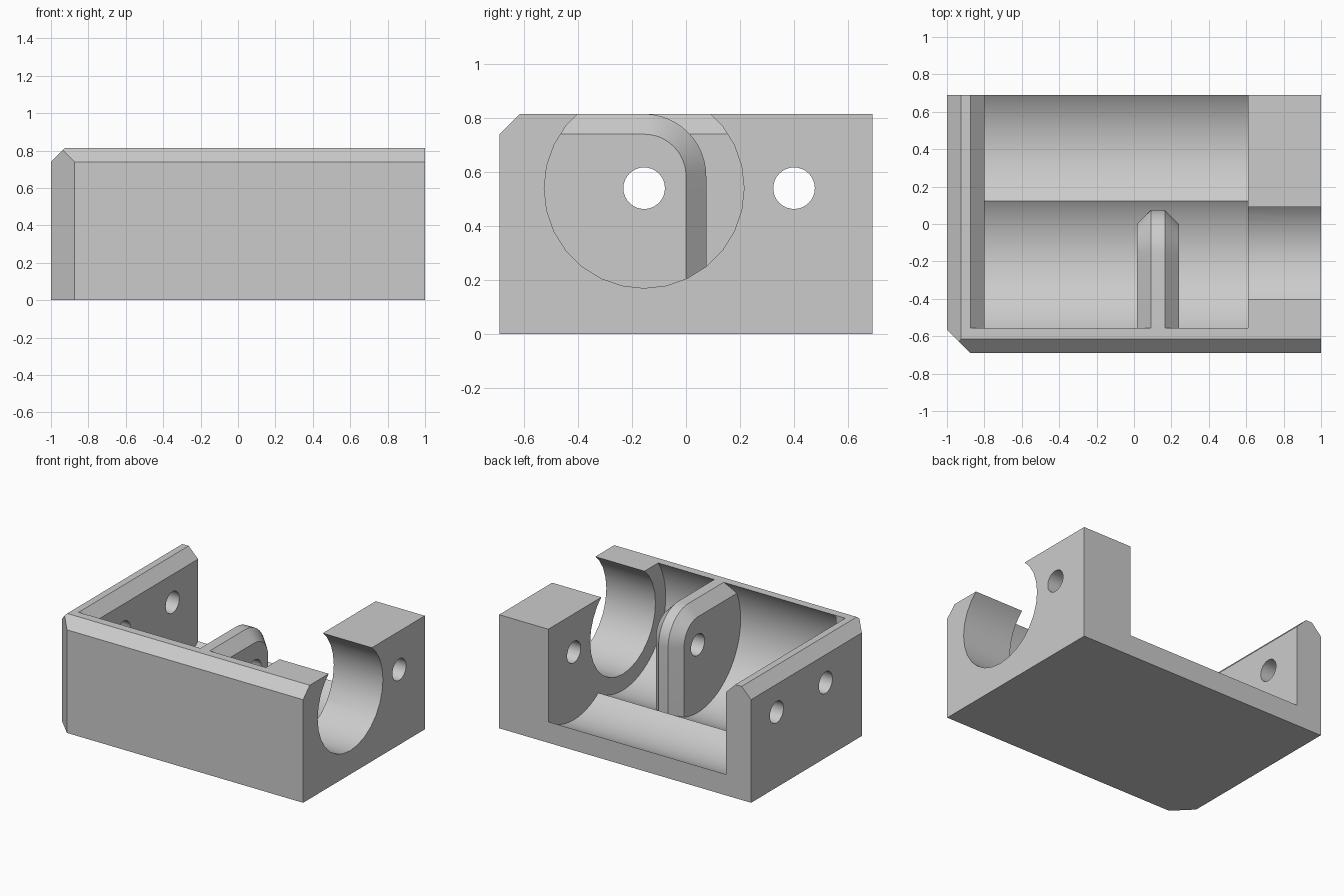
import bpy, bmesh
from math import sin, cos, pi, radians, acos, asin
from mathutils import Matrix, Vector

cube = bpy.data.objects.get("Cube")
if cube:
    bpy.data.objects.remove(cube, do_unlink=True)

grey = bpy.data.materials.new("plain grey")
grey.use_nodes = True
COLOUR = (0.6, 0.6, 0.6, 1)
grey.diffuse_color = COLOUR
grey.node_tree.nodes["Principled BSDF"].inputs["Base Color"].default_value = COLOUR

L, W, H = 1.0, 0.69, 0.815      # half length, half width, height
AXIS_Z = 0.54                   # height of every bore axis
Y1, Y2 = -0.155, 0.40           # the two bore axes
R = 0.486                       # cavity radius
CH = 0.075                      # chamfer size


def add(name, bm):
    bmesh.ops.recalc_face_normals(bm, faces=bm.faces)
    mesh = bpy.data.meshes.new(name)
    bm.to_mesh(mesh)
    bm.free()
    mesh.materials.append(grey)
    ob = bpy.data.objects.new(name, mesh)
    bpy.context.collection.objects.link(ob)
    return ob


def loft(name, sections):
    """Solid through matching rings of points."""
    bm = bmesh.new()
    rings = [[bm.verts.new(p) for p in s] for s in sections]
    for a, b in zip(rings, rings[1:]):
        for i in range(len(a)):
            j = (i + 1) % len(a)
            bm.faces.new((a[i], a[j], b[j], b[i]))
    bm.faces.new(rings[0])
    bm.faces.new(rings[-1])
    return add(name, bm)


def bore(name, x0, x1, y, r, n):
    bm = bmesh.new()
    m = Matrix.Translation(((x0 + x1) / 2, y, AXIS_Z)) @ Matrix.Rotation(pi / 2, 4, 'Y')
    bmesh.ops.create_cone(bm, cap_ends=True, segments=n, radius1=r, radius2=r,
                          depth=x1 - x0, matrix=m)
    return add(name, bm)


def cut(target, cutters):
    for c in cutters:
        mod = target.modifiers.new("cut", 'BOOLEAN')
        mod.operation, mod.solver, mod.object = 'DIFFERENCE', 'EXACT', c
        bpy.context.view_layer.objects.active = target
        bpy.ops.object.modifier_apply(modifier=mod.name)
    for c in cutters:
        bpy.data.objects.remove(c, do_unlink=True)


def smooth(ob):
    bpy.ops.object.select_all(action='DESELECT')
    ob.select_set(True)
    bpy.context.view_layer.objects.active = ob
    bpy.ops.object.shade_smooth_by_angle(angle=radians(30))


# Housing block, with its outer edges sliced off by planes
bm = bmesh.new()
bmesh.ops.create_cube(bm, size=1, matrix=Matrix.Translation((0, 0, H / 2))
                      @ Matrix.Diagonal((2 * L, 2 * W, H, 1)))
for point, normal in (((0, -W, H - CH), (0, -1, 1)),
                      ((-L, 0, H - CH), (-1, 0, 1)),
                      ((-L + 0.125, -W, 0), (-1, -1, 0))):
    geom = bm.verts[:] + bm.edges[:] + bm.faces[:]
    res = bmesh.ops.bisect_plane(bm, geom=geom, plane_co=point,
                                 plane_no=Vector(normal), clear_outer=True)
    edges = [e for e in res["geom_cut"] if isinstance(e, bmesh.types.BMEdge)]
    bmesh.ops.holes_fill(bm, edges=edges)
housing = add("housing", bm)

# Cavities, end opening, pin holes and the inner bevel of the end wall
bevel = [(-0.80, H - CH), (-0.88, H + 0.005), (-0.78, H + 0.005), (-0.78, H - CH)]
cut(housing, [
    bore("front_cavity", -0.80, 0.61, Y1, R, 64),
    bore("rear_cavity", -0.80, 0.61, Y2, R, 64),
    bore("end_opening", 0.5, 1.2, Y1, 0.37, 28),
    bore("front_pin_hole", -1.2, -0.7, Y1, 0.077, 32),
    bore("rear_pin_hole", -1.2, 1.2, Y2, 0.077, 32),
    loft("wall_bevel", [[(x, y, z) for x, z in bevel] for y in (-0.557, 0.8)]),
])
smooth(housing)


# Divider: rounded at the rear top corner, seated in the front cavity
def divider_section(x, inset):
    corner, r = 0.23 - inset, R + 0.004
    pts = [(x, Y1 + corner * sin(a), H - 0.23 + corner * cos(a))
           for a in (i * pi / 24 for i in range(13))]
    start = -acos(corner / r)
    end = -pi - asin((H - inset - AXIS_Z) / r)
    for i in range(41):
        a = start + (end - start) * i / 40
        pts.append((x, Y1 + r * cos(a), AXIS_Z + r * sin(a)))
    return pts


divider = loft("divider", [divider_section(x, d) for x, d in
                           ((0.015, CH), (0.09, 0), (0.165, 0), (0.24, CH))])
cut(divider, [bore("divider_hole", -0.2, 0.5, Y1, 0.077, 32)])
smooth(divider)
